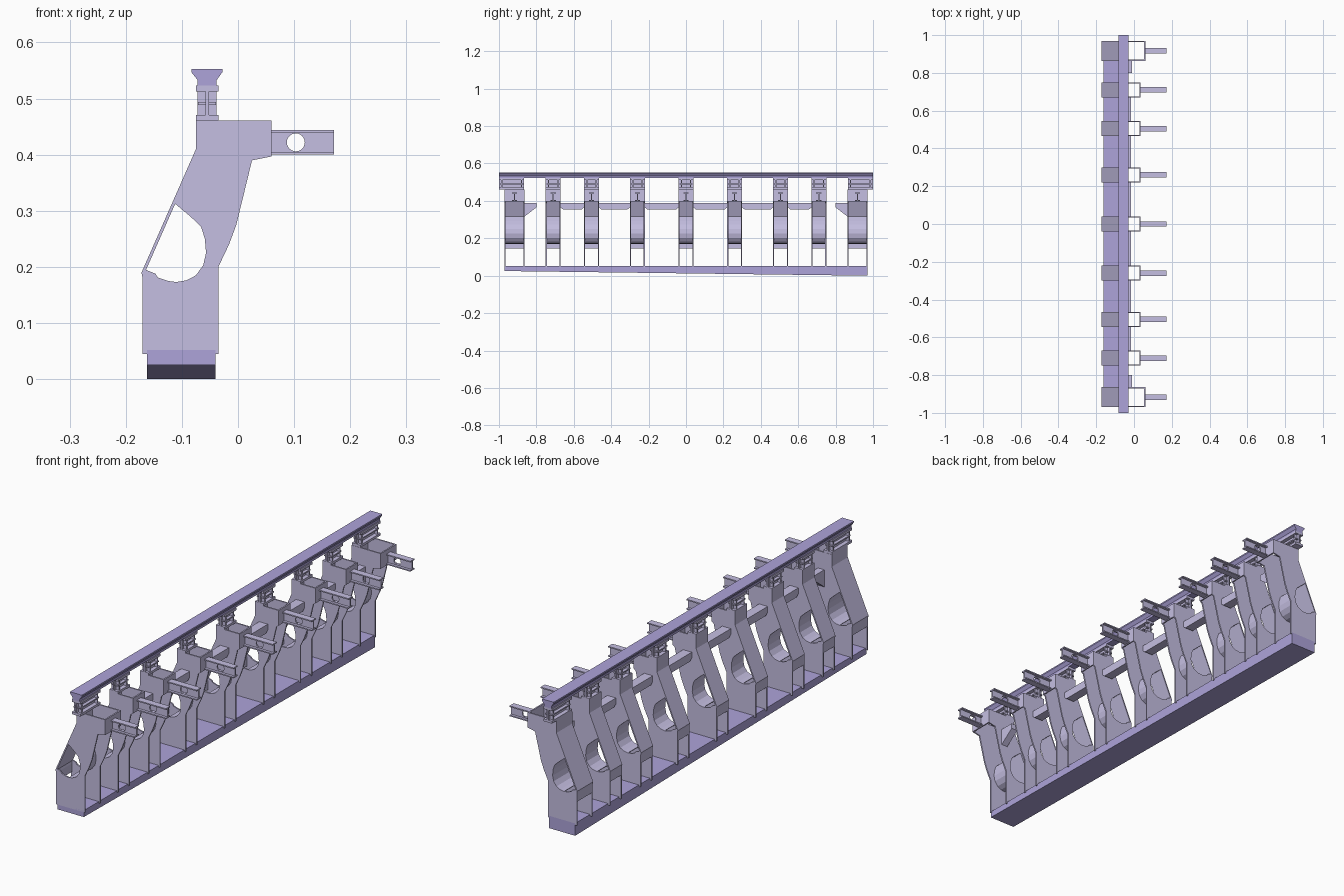
import bpy, bmesh, math

if "Cube" in bpy.data.objects:
    bpy.data.objects.remove(bpy.data.objects["Cube"])


def material(name, col):
    m = bpy.data.materials.new(name)
    m.diffuse_color = (*col, 1)
    m.use_nodes = True
    m.node_tree.nodes["Principled BSDF"].inputs["Base Color"].default_value = m.diffuse_color
    return m


PURPLE = material("rail_purple", (0.42, 0.37, 0.70))
LAVENDER = material("bracket_lavender", (0.56, 0.52, 0.76))


def prism(bm, pts, a, b, axis="y"):
    """Extrude a 2D profile (xz along y, or yz along x) from a to b."""
    def place(p, d):
        return (p[0], d, p[1]) if axis == "y" else (d, p[0], p[1])
    lo = [bm.verts.new(place(p, a)) for p in pts]
    hi = [bm.verts.new(place(p, b)) for p in pts]
    faces = [bm.faces.new(lo), bm.faces.new(hi[::-1])]
    n = len(pts)
    for i in range(n):
        j = (i + 1) % n
        faces.append(bm.faces.new((lo[i], hi[i], hi[j], lo[j])))
    bmesh.ops.recalc_face_normals(bm, faces=faces)


def box(bm, x0, x1, y0, y1, z0, z1):
    prism(bm, [(x0, z0), (x1, z0), (x1, z1), (x0, z1)], y0, y1)


def finish(bm, name, mat=LAVENDER):
    me = bpy.data.meshes.new(name)
    bm.to_mesh(me)
    bm.free()
    ob = bpy.data.objects.new(name, me)
    me.materials.append(mat)
    bpy.context.collection.objects.link(ob)


# base beam with sloping underside
bm = bmesh.new()
prism(bm, [(-0.97, 0.025), (0.97, 0), (0.97, 0.052), (-0.97, 0.052)], -0.162, -0.04, "x")
finish(bm, "base_beam", PURPLE)

# top rail
bm = bmesh.new()
prism(bm, [(-0.083, 0.553), (-0.028, 0.553), (-0.028, 0.547), (-0.038, 0.533), (-0.038, 0.523),
           (-0.072, 0.523), (-0.072, 0.533), (-0.083, 0.547)], -1, 1)
finish(bm, "top_rail", PURPLE)

# rounded cutout in the bracket sides, top to bottom
NOTCH = [(-0.115, 0.315), (-0.085, 0.29), (-0.066, 0.272), (-0.059, 0.25), (-0.057, 0.225), (-0.062, 0.203),
         (-0.075, 0.185), (-0.092, 0.176), (-0.11, 0.173), (-0.125, 0.175), (-0.143, 0.181),
         (-0.147, 0.188), (-0.165, 0.195)]
T = 0.006


def bracket(i, yc, hw, arm):
    bm = bmesh.new()
    # side plates
    side = [(-0.17, 0.045), (-0.035, 0.045), (-0.035, 0.2), (-0.016, 0.24), (-0.003, 0.275), (0.025, 0.39),
            (arm, 0.397), (arm, 0.461), (-0.075, 0.461), (-0.075, 0.41)] + NOTCH + [(-0.17, 0.19)]
    for s in (-1, 1):
        prism(bm, side, yc + s * hw, yc + s * (hw - T))
    w = hw - T
    # sloping back plate
    back = [(-0.075, 0.461), (-0.075, 0.41), (-0.172, 0.19), (-0.17, 0.18), (-0.17, 0.145)]
    prism(bm, back + [(x + T, z) for x, z in back[::-1]], yc - hw, yc + hw)
    # curved lining of the cutout
    cx, cz = -0.115, 0.235
    lip = NOTCH[:9]
    outer = [(cx + (x - cx) * 1.08, cz + (z - cz) * 1.05) for x, z in lip]
    prism(bm, lip + outer[::-1], yc - w, yc + w)
    # arm end plate
    box(bm, arm - T, arm, yc - w, yc + w, 0.397, 0.461)
    finish(bm, f"bracket_{i}")

    # I-beam arm with a round hole in its web
    bm = bmesh.new()
    x1, hx, hz, r = 0.171, 0.103, 0.422, 0.016
    for z in (0.4, 0.439):
        box(bm, arm, x1, yc - 0.014, yc + 0.014, z, z + 0.005)
    for s, z in ((1, 0.439), (-1, 0.405)):
        arc = [(hx - r * math.cos(math.pi * k / 12), hz + s * r * math.sin(math.pi * k / 12)) for k in range(13)]
        prism(bm, [(arm, hz)] + arc + [(x1, hz), (x1, z), (arm, z)], yc - 0.003, yc + 0.003)
    finish(bm, f"arm_beam_{i}")

    # post carrying the rail: shelves, web and stiffeners
    bm = bmesh.new()
    y0, y1 = yc - 0.04, yc + 0.04
    if abs(yc) > 0.9:
        y0, y1 = sorted((math.copysign(0.865, yc), math.copysign(1.0, yc)))
    for z in (0.461, 0.513):
        box(bm, -0.075, -0.035, y0, y1, z, z + 0.01)
    box(bm, -0.071, -0.039, y0 + 0.005, y1 - 0.005, 0.489, 0.494)
    box(bm, -0.058, -0.052, y0, y1, 0.466, 0.518)
    for y in (y0 + 0.015, y1 - 0.015):
        box(bm, -0.072, -0.038, y - 0.003, y + 0.003, 0.466, 0.518)
    finish(bm, f"rail_post_{i}")


YS = [-0.917, -0.71, -0.505, -0.26, 0, 0.26, 0.505, 0.71, 0.917]
for i, y in enumerate(YS):
    end = abs(y) > 0.9
    bracket(i, y, 0.053 if end else 0.04, 0.06 if end else 0.035)

# cross beams between the inner brackets
for i in range(1, 7):
    a, b = YS[i] + 0.04, YS[i + 1] - 0.04
    bm = bmesh.new()
    prism(bm, [(a, 0.39), (b, 0.39), (b, 0.365), (b - 0.012, 0.355), (a + 0.012, 0.355), (a, 0.365)],
          -0.055, -0.015, "x")
    finish(bm, f"cross_beam_{i}")

# gussets on the end brackets
for s, n in ((-1, "near"), (1, "far")):
    bm = bmesh.new()
    prism(bm, [(s * 0.865, 0.388), (s * 0.8, 0.388), (s * 0.8, 0.365), (s * 0.865, 0.315)], -0.04, -0.01, "x")
    finish(bm, f"end_gusset_{n}")
